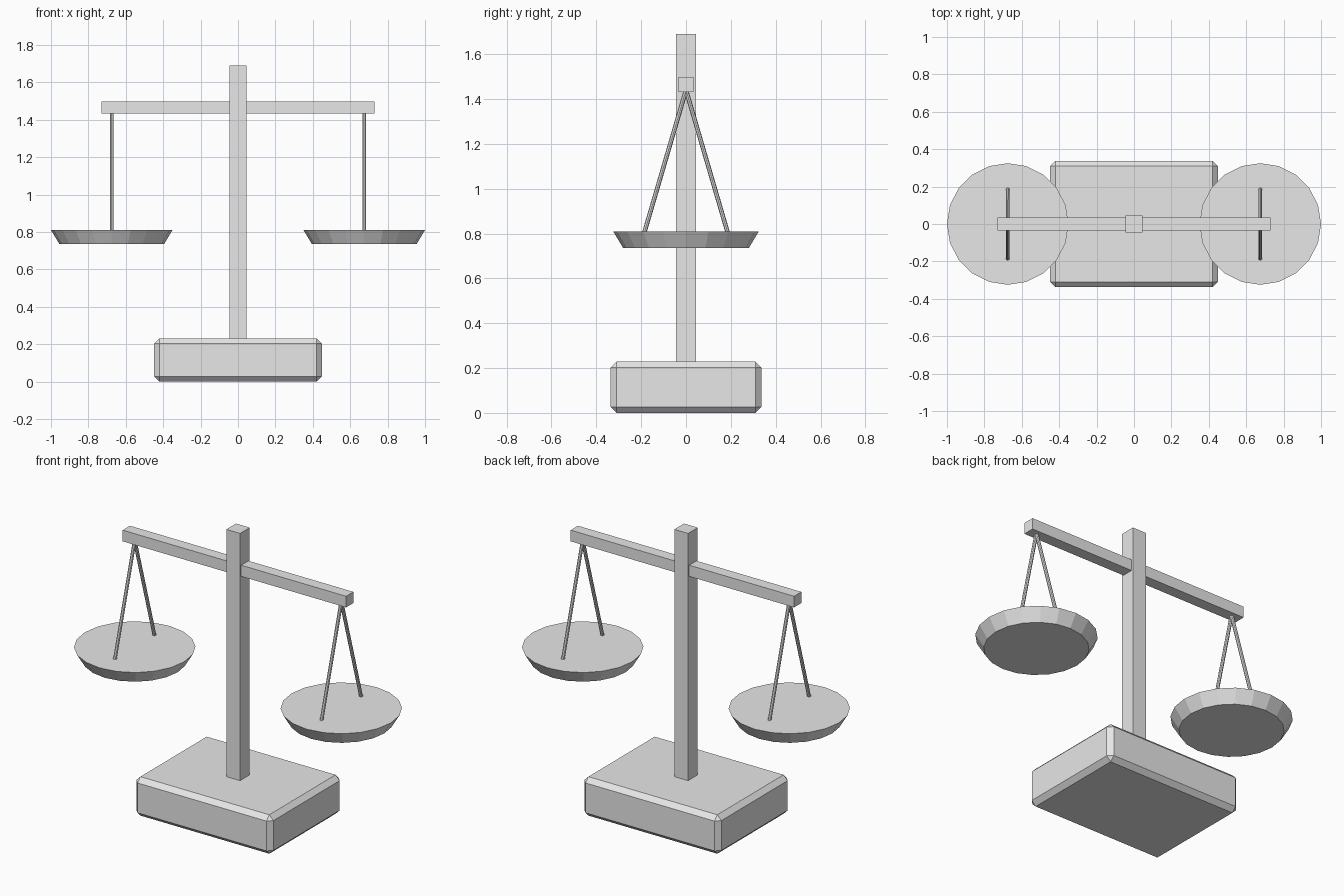
import bpy
from mathutils import Vector

cube = bpy.data.objects.get("Cube")
if cube:
    bpy.data.objects.remove(cube, do_unlink=True)

grey = bpy.data.materials.new("plain_grey")
grey.use_nodes = True
grey.diffuse_color = (0.8, 0.8, 0.8, 1)
grey.node_tree.nodes["Principled BSDF"].inputs["Base Color"].default_value = (0.8, 0.8, 0.8, 1)


def finish(name):
    obj = bpy.context.object
    obj.name = name
    obj.data.materials.append(grey)
    return obj


def box(name, width, depth, bottom, top):
    bpy.ops.mesh.primitive_cube_add(size=1, location=(0, 0, (bottom + top) / 2))
    obj = finish(name)
    obj.scale = (width, depth, top - bottom)
    bpy.ops.object.transform_apply(location=False, rotation=False, scale=True)
    return obj


def rod(name, start, end, radius):
    start, end = Vector(start), Vector(end)
    axis = end - start
    bpy.ops.mesh.primitive_cylinder_add(vertices=8, radius=radius, depth=axis.length,
                                        location=(start + end) / 2)
    obj = finish(name)
    obj.rotation_euler = axis.to_track_quat("Z", "Y").to_euler()


# Chamfered base block
base = box("base", 0.896, 0.672, 0, 0.23)
chamfer = base.modifiers.new("chamfer", "BEVEL")
chamfer.width = 0.027
chamfer.segments = 1

# Upright post and crossbeam
box("post", 0.09, 0.09, 0.2, 1.69)
box("crossbeam", 1.46, 0.068, 1.432, 1.498)

# Tapered pans, each hung from two slanted rods
PAN_X, PAN_TOP, PAN_BOTTOM = 0.675, 0.81, 0.735
for side, sign in (("left", 1), ("right", -1)):
    x = sign * PAN_X
    bpy.ops.mesh.primitive_cone_add(vertices=20, radius1=0.28, radius2=0.325,
                                    depth=PAN_TOP - PAN_BOTTOM,
                                    location=(x, 0, (PAN_TOP + PAN_BOTTOM) / 2))
    finish(side + "_pan")
    for end, y in (("front", -0.19), ("back", 0.19)):
        rod(f"{side}_{end}_rod", (x, 0, 1.44), (x, y, 0.79), 0.01)
